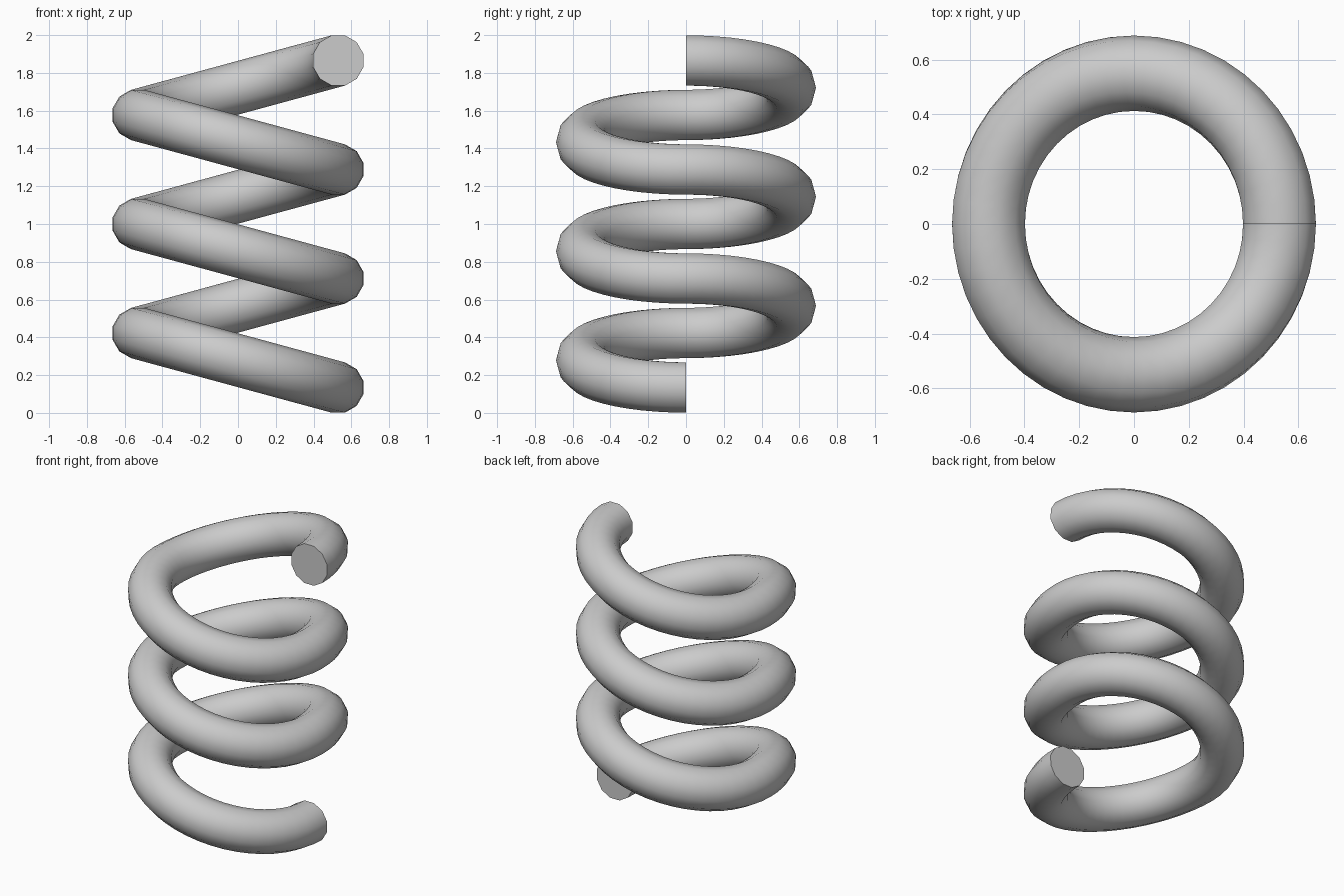
import bpy, bmesh, math
from mathutils import Matrix, Vector

if "Cube" in bpy.data.objects:
    bpy.data.objects.remove(bpy.data.objects["Cube"])

SIDES, SEGS, HALVES = 12, 24, 6
R, r = 0.5503, 0.1376            # coil and wire radius
TILT = math.radians(15.2)
RISE = 2 * R * math.sin(TILT)    # height gained per half turn
BASE = (2 - HALVES * RISE) / 2   # centre height of the lower end

bm = bmesh.new()


def half_turn(k):
    """Flat half torus, tilted alternately so the halves chain into a coil."""
    tilt = Matrix.Rotation(TILT if k % 2 == 0 else -TILT, 3, 'Y')
    centre = Vector((0, 0, BASE + RISE * (k + 0.5)))
    rings = []
    for i in range(SEGS + 1):
        a = -math.pi * (k + i / SEGS)
        ring = []
        for j in range(SIDES):
            t = math.tau * j / SIDES
            d = R + r * math.cos(t)
            p = Vector((d * math.cos(a), d * math.sin(a), r * math.sin(t)))
            ring.append(bm.verts.new(tilt @ p + centre))
        rings.append(ring)
    for lo, hi in zip(rings, rings[1:]):
        for j in range(SIDES):
            n = (j + 1) % SIDES
            bm.faces.new((lo[j], lo[n], hi[n], hi[j]))
    return rings[0], rings[-1]


# Wire: three full turns with flat end caps
ends = [half_turn(k) for k in range(HALVES)]
bm.faces.new(ends[0][0])
bm.faces.new(ends[-1][1])
bmesh.ops.remove_doubles(bm, verts=bm.verts, dist=0.004)
bmesh.ops.recalc_face_normals(bm, faces=bm.faces)

mesh = bpy.data.meshes.new("coil_spring")
bm.to_mesh(mesh)
bm.free()
spring = bpy.data.objects.new("coil_spring", mesh)
bpy.context.collection.objects.link(spring)

# Smooth wire, sharp cap rims
bpy.context.view_layer.objects.active = spring
spring.select_set(True)
bpy.ops.object.shade_smooth_by_angle(angle=math.radians(45))
